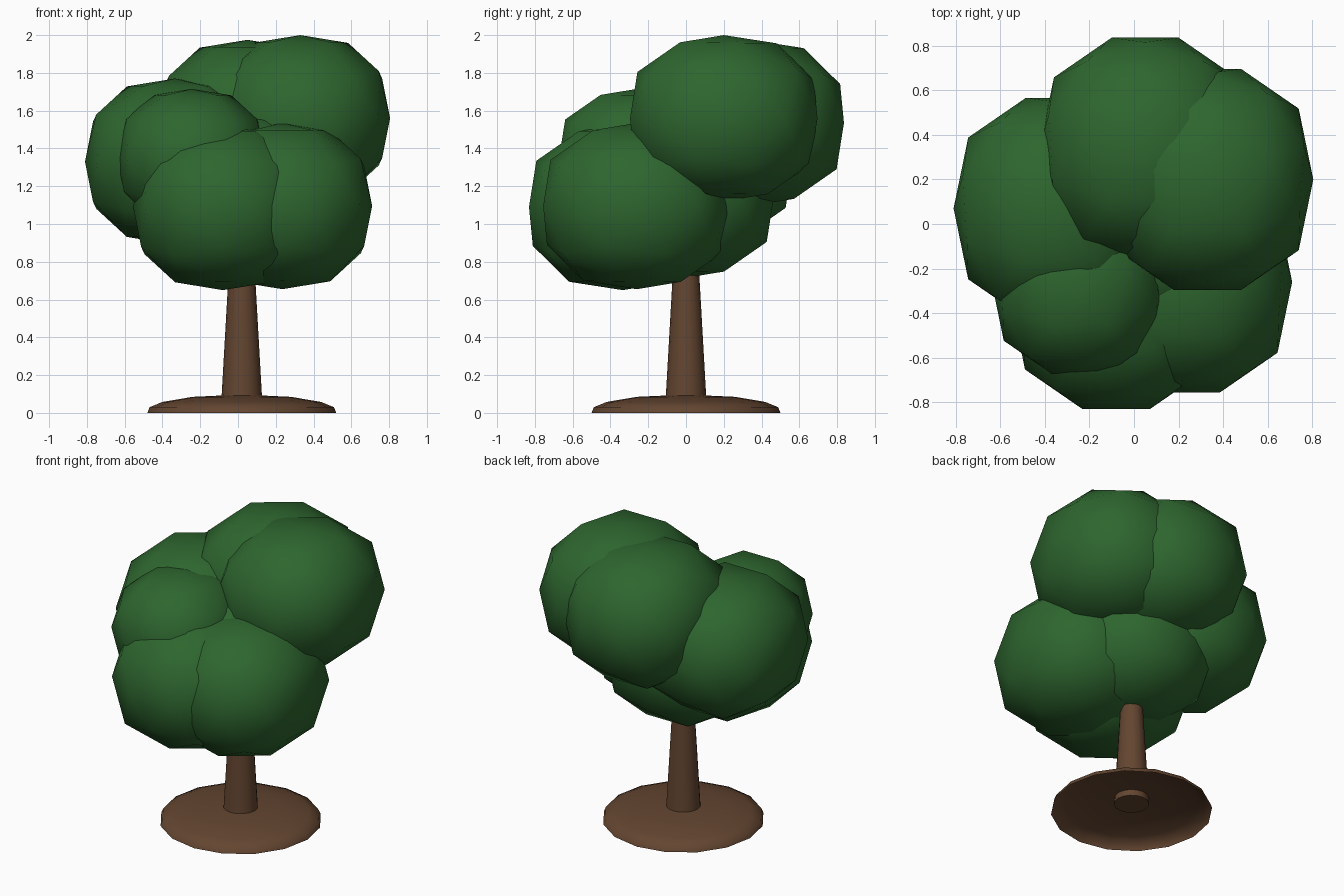
import bpy
import math
from mathutils import Vector, Matrix

old = bpy.data.objects.get("Cube")
if old:
    bpy.data.objects.remove(old, do_unlink=True)


def make_material(name, color):
    mat = bpy.data.materials.new(name)
    mat.use_nodes = True
    mat.diffuse_color = color
    mat.node_tree.nodes["Principled BSDF"].inputs["Base Color"].default_value = color
    return mat


leaf_green = make_material("leaf green", (0.027, 0.132, 0.028, 1))
bark_brown = make_material("bark brown", (0.125, 0.06, 0.03, 1))


def finish(obj, name, mat, angle):
    obj.name = name
    obj.data.name = name
    obj.data.materials.append(mat)
    bpy.ops.object.shade_smooth_by_angle(angle=math.radians(angle))
    return obj


# Leaf clumps: the same slightly boxy low-poly ball, placed around the crown
BALL = Vector((0.475, 0.508, 0.44))
FULLNESS = 2.5  # 2 is a plain ball, higher fills out the diagonals


def leaf_clump(name, center, scale=1.0):
    bpy.ops.mesh.primitive_ico_sphere_add(subdivisions=2, radius=1)
    ball = bpy.context.object
    # a quarter turn puts ball corners on the left and right sides
    ball.data.transform(Matrix.Rotation(math.pi / 2, 4, "Z"))
    for v in ball.data.vertices:
        v.co /= sum(abs(c) ** FULLNESS for c in v.co) ** (1 / FULLNESS)
        v.co *= BALL * scale
    ball.location = center
    return finish(ball, name, leaf_green, 60)


leaf_clump("leaves_top_left", (0.33, 0.20, 1.56))
leaf_clump("leaves_top_back", (0.05, 0.34, 1.535))
leaf_clump("leaves_right", (-0.335, 0.07, 1.33))
leaf_clump("leaves_right_front", (-0.245, -0.26, 1.35), 0.83)
leaf_clump("leaves_low_front", (-0.08, -0.335, 1.09))
leaf_clump("leaves_low_left", (0.235, -0.26, 1.095))
leaf_clump("leaves_low_back", (0.0, -0.03, 1.15))

# Tapered trunk
bottom, top = 0.05, 0.95
bpy.ops.mesh.primitive_cone_add(vertices=16, radius1=0.109, radius2=0.058,
                                depth=top - bottom, location=(0.02, 0, (top + bottom) / 2))
finish(bpy.context.object, "trunk", bark_brown, 40)

# Soil mound: a flattened dome, open underneath
SIDES = 16
profile = [(0.5, 0.0), (0.488, 0.03), (0.42, 0.058), (0.26, 0.085)]
verts = [(r * math.cos(math.tau * i / SIDES), r * math.sin(math.tau * i / SIDES), z)
         for r, z in profile for i in range(SIDES)]
verts.append((0, 0, 0.097))
faces = []
for ring in range(len(profile) - 1):
    for i in range(SIDES):
        a, b = ring * SIDES + i, ring * SIDES + (i + 1) % SIDES
        faces.append((a, b, b + SIDES, a + SIDES))
last = (len(profile) - 1) * SIDES
faces += [(last + i, last + (i + 1) % SIDES, len(verts) - 1) for i in range(SIDES)]
mesh = bpy.data.meshes.new("soil_mound")
mesh.from_pydata(verts, [], faces)
mound = bpy.data.objects.new("soil_mound", mesh)
bpy.context.collection.objects.link(mound)
mound.location.x = 0.02
bpy.ops.object.select_all(action="DESELECT")
mound.select_set(True)
bpy.context.view_layer.objects.active = mound
finish(mound, "soil_mound", bark_brown, 70)
